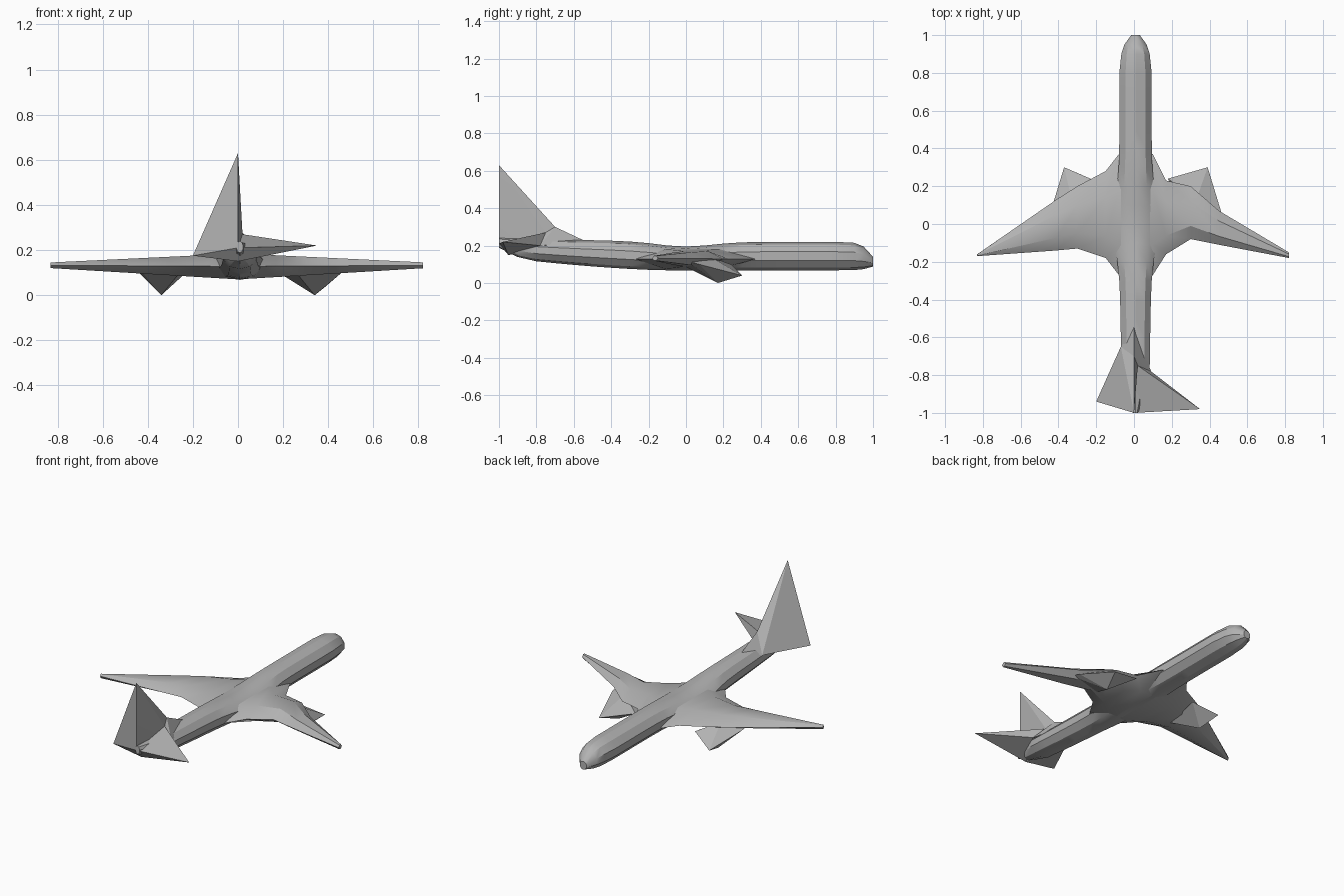
import bpy
import bmesh
from math import cos, sin, pi, sqrt, exp, radians
from mathutils import Vector

default_cube = bpy.data.objects.get("Cube")
if default_cube:
    bpy.data.objects.remove(default_cube)

grey = bpy.data.materials.new("plain grey")
grey.use_nodes = True
tone = (0.45, 0.45, 0.45, 1)
grey.diffuse_color = tone
grey.node_tree.nodes["Principled BSDF"].inputs["Base Color"].default_value = tone


def finish(name, bm, angle):
    """Turn a bmesh into a shaded, coloured object."""
    bmesh.ops.recalc_face_normals(bm, faces=bm.faces)
    mesh = bpy.data.meshes.new(name)
    bm.to_mesh(mesh)
    bm.free()
    mesh.materials.append(grey)
    part = bpy.data.objects.new(name, mesh)
    bpy.context.collection.objects.link(part)
    bpy.ops.object.select_all(action="DESELECT")
    part.select_set(True)
    bpy.context.view_layer.objects.active = part
    bpy.ops.object.shade_smooth_by_angle(angle=radians(angle))


def loft(name, rings):
    """Skin a row of cross-sections and cap both ends."""
    bm = bmesh.new()
    loops = [[bm.verts.new(point) for point in ring] for ring in rings]
    for near, far in zip(loops, loops[1:]):
        for i in range(len(near)):
            bm.faces.new((near[i - 1], near[i], far[i], far[i - 1]))
    bm.faces.new(loops[0])
    bm.faces.new(loops[-1])
    finish(name, bm, 30)


def hull(name, points):
    """Wrap a few corner points in flat faces."""
    bm = bmesh.new()
    for point in points:
        bm.verts.new(point)
    result = bmesh.ops.convex_hull(bm, input=bm.verts)
    inside = {item for item in result["geom_interior"] if isinstance(item, bmesh.types.BMVert)}
    bmesh.ops.delete(bm, geom=list(inside), context="VERTS")
    finish(name, bm, 5)


# Fuselage: a tube that swells at the wings, rounds at the nose and rises at the tail
def body_ring(y, sides=10):
    nose = max(0, (y - 0.8) / 0.2)
    tail = max(0, (-y - 0.1) / 0.9)
    waist = exp(-(y * 5) ** 2)
    width = 0.09 + 0.035 * waist - 0.015 * tail
    top = 0.22 - 0.025 * waist + 0.02 * tail
    bottom = 0.068 + 0.07 * tail ** 1.5
    # Round off the nose and pinch the last bit of the tail
    width *= sqrt(1 - 0.93 * nose ** 2)
    top -= 0.08 * nose ** 4
    bottom += 0.02 * nose ** 4
    pinch = max(0, (-y - 0.8) / 0.2)
    width *= 1 - 0.8 * pinch
    bottom += 0.05 * pinch ** 2
    middle, half = (top + bottom) / 2, (top - bottom) / 2
    turns = [2 * pi * (i + 0.5) / sides for i in range(sides)]
    return [(0.008 + width * cos(a), y, middle + half * sin(a)) for a in turns]


spine = [i / 10 for i in range(-10, 10)] + [0.95, 1]
loft("fuselage", [body_ring(y) for y in spine])


# Wings: a six-sided section that thins towards the tip
def wing_ring(x, lead, trail):
    reach = abs(x) / 0.83
    top = 0.185 - 0.04 * reach
    bottom = 0.07 + 0.05 * reach
    front = lead + (trail - lead) * 0.3
    back = lead + (trail - lead) * 0.75
    middle = (top + bottom) / 2
    return [(x, lead, middle), (x, front, top), (x, back, top),
            (x, trail, middle), (x, back, bottom), (x, front, bottom)]


left_outline = [(0, 0.4, -0.3), (0.1, 0.37, -0.27), (0.17, 0.23, -0.16),
                (0.3, 0.2, -0.08), (0.45, 0.07, -0.11), (0.82, -0.15, -0.18)]
right_outline = [(0, 0.4, -0.3), (-0.08, 0.37, -0.27), (-0.15, 0.28, -0.18),
                 (-0.3, 0.2, -0.13), (-0.41, 0.13, -0.14), (-0.83, -0.16, -0.17)]
loft("left_wing", [wing_ring(*section) for section in left_outline])
loft("right_wing", [wing_ring(*section) for section in right_outline])


# Engines: pointed pods under each wing, the left one a little wider
def engine(name, side, inner, outer):
    tip = (side * (outer - 0.07), 0.3, 0.04)
    keel = (side * 0.34, 0.17, 0)
    root = (side * inner, 0.24, 0.1)
    shoulder = (side * outer, 0.07, 0.1)
    crown = (side * 0.33, 0.13, 0.14)
    heel = (side * 0.27, 0, 0.085)
    edge = (side * outer, 0, 0.12)
    hull(name, [tip, keel, root, shoulder, crown, heel, edge])


engine("left_engine", 1, 0.18, 0.46)
engine("right_engine", -1, 0.23, 0.44)

# Tail: the fin and both tailplanes share the same corners
apex = Vector((0, -1, 0.63))
fin_front = Vector((0, -0.7, 0.3))
tail_end = Vector((0, -1, 0.21))
tail_keel = Vector((0, -0.95, 0.15))
fin_foot = Vector((0, -0.53, 0.22))
right_tip = Vector((-0.2, -0.94, 0.175))
left_tip = Vector((0.35, -0.98, 0.22))
right_root = Vector((-0.07, -0.65, 0.19))
left_root = Vector((0.09, -0.78, 0.2))
fin_side = Vector((0.02, -0.75, 0.27))

hull("tail_fin", [apex, fin_front, fin_side, tail_end, tail_keel, right_tip, right_root])
hull("fin_root", [fin_front, fin_foot, fin_side, right_root, left_root])
hull("left_tailplane", [left_tip, left_root, fin_side, tail_end, tail_keel])
